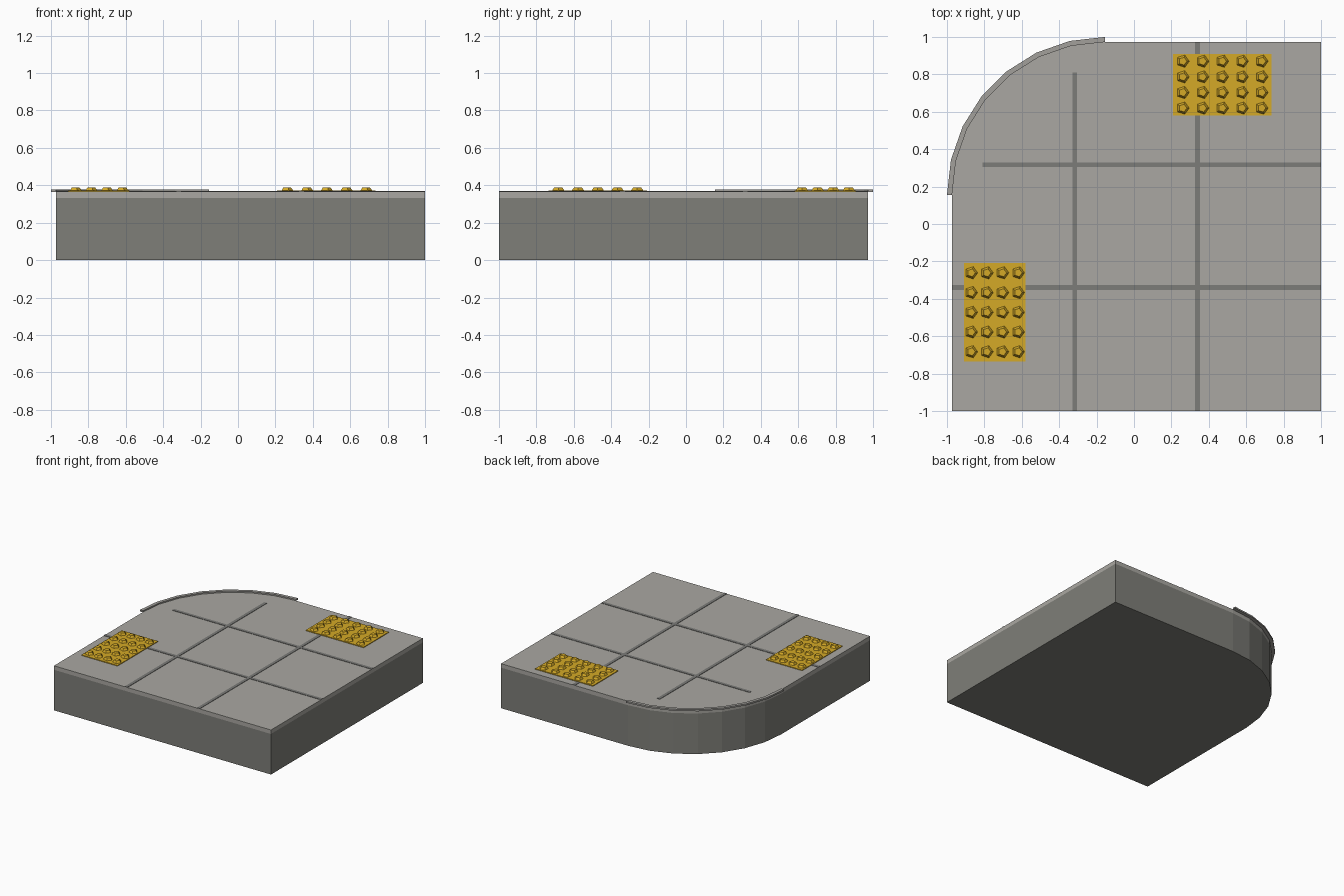
import bpy, bmesh, math

if "Cube" in bpy.data.objects:
    bpy.data.objects.remove(bpy.data.objects["Cube"])

CX, CY, R = -0.155, 0.155, 0.818   # rounded corner centre and radius
SEG = 7


def material(name, rgb):
    m = bpy.data.materials.new(name)
    m.diffuse_color = (*rgb, 1)
    m.use_nodes = True
    m.node_tree.nodes["Principled BSDF"].inputs["Base Color"].default_value = m.diffuse_color
    return m


CONCRETE = material("concrete", (0.21, 0.21, 0.19))
PAVING = material("paving", (0.40, 0.39, 0.36))
JOINT = material("joint", (0.2, 0.2, 0.19))
CURB = material("curb", (0.36, 0.35, 0.33))
YELLOW = material("tactile_yellow", (0.66, 0.40, 0.02))


def finish(name, bm, mat):
    bmesh.ops.recalc_face_normals(bm, faces=bm.faces)
    mesh = bpy.data.meshes.new(name)
    bm.to_mesh(mesh)
    bm.free()
    mesh.materials.append(mat)
    ob = bpy.data.objects.new(name, mesh)
    bpy.context.collection.objects.link(ob)


def prism(name, outline, z0, z1, mat):
    bm = bmesh.new()
    face = bm.faces.new([bm.verts.new((x, y, z0)) for x, y in outline])
    ext = bmesh.ops.extrude_face_region(bm, geom=[face], use_keep_orig=True)
    top = [v for v in ext["geom"] if isinstance(v, bmesh.types.BMVert)]
    bmesh.ops.translate(bm, verts=top, vec=(0, 0, z1 - z0))
    finish(name, bm, mat)


def box(name, x0, x1, y0, y1, z0, z1, mat):
    prism(name, [(x0, y0), (x1, y0), (x1, y1), (x0, y1)], z0, z1, mat)


def arc(r):
    angles = [math.pi - i * math.pi / 2 / SEG for i in range(SEG + 1)]
    return [(CX + r * math.cos(a), CY + r * math.sin(a)) for a in angles]


# Slab with one rounded corner, in two layers
outline = [(-0.973, -1)] + arc(R) + [(1, 0.973), (1, -1)]
prism("slab_base", outline, 0, 0.333, CONCRETE)
prism("paving_top", outline, 0.333, 0.366, PAVING)

# Thin curb around the rounded corner
prism("corner_curb", arc(0.845) + arc(R)[::-1], 0.364, 0.377, CURB)

# Paving joints
W = 0.013
for i, (x, end) in enumerate([(-0.317, 0.81), (0.34, 0.973)]):
    box(f"joint_lengthwise_{i + 1}", x - W, x + W, -1, end, 0.36, 0.369, JOINT)
for i, (y, start) in enumerate([(0.317, -0.81), (-0.34, -0.973)]):
    box(f"joint_crosswise_{i + 1}", start, 1, y - W, y + W, 0.36, 0.3688, JOINT)


# Tactile pads with grids of five-sided studs
def pad(name, cx, cy, sx, sy, nx, ny, dx, dy):
    box(name + "_plate", cx - sx / 2, cx + sx / 2, cy - sy / 2, cy + sy / 2,
        0.364, 0.372, YELLOW)
    bm = bmesh.new()
    for i in range(nx):
        for j in range(ny):
            new = bmesh.ops.create_cone(bm, cap_ends=True, segments=5,
                                        radius1=0.036, radius2=0.022, depth=0.019)
            x, y = cx + (i - (nx - 1) / 2) * dx, cy + (j - (ny - 1) / 2) * dy
            # studs point a corner towards +x
            for v in new["verts"]:
                v.co.x, v.co.y = v.co.y + x, -v.co.x + y
                v.co.z += 0.3795
    finish(name + "_studs", bm, YELLOW)


pad("tactile_pad_back", 0.472, 0.745, 0.525, 0.328, 5, 4, 0.1055, 0.0835)
pad("tactile_pad_left", -0.745, -0.472, 0.328, 0.525, 4, 5, 0.0835, 0.1055)
